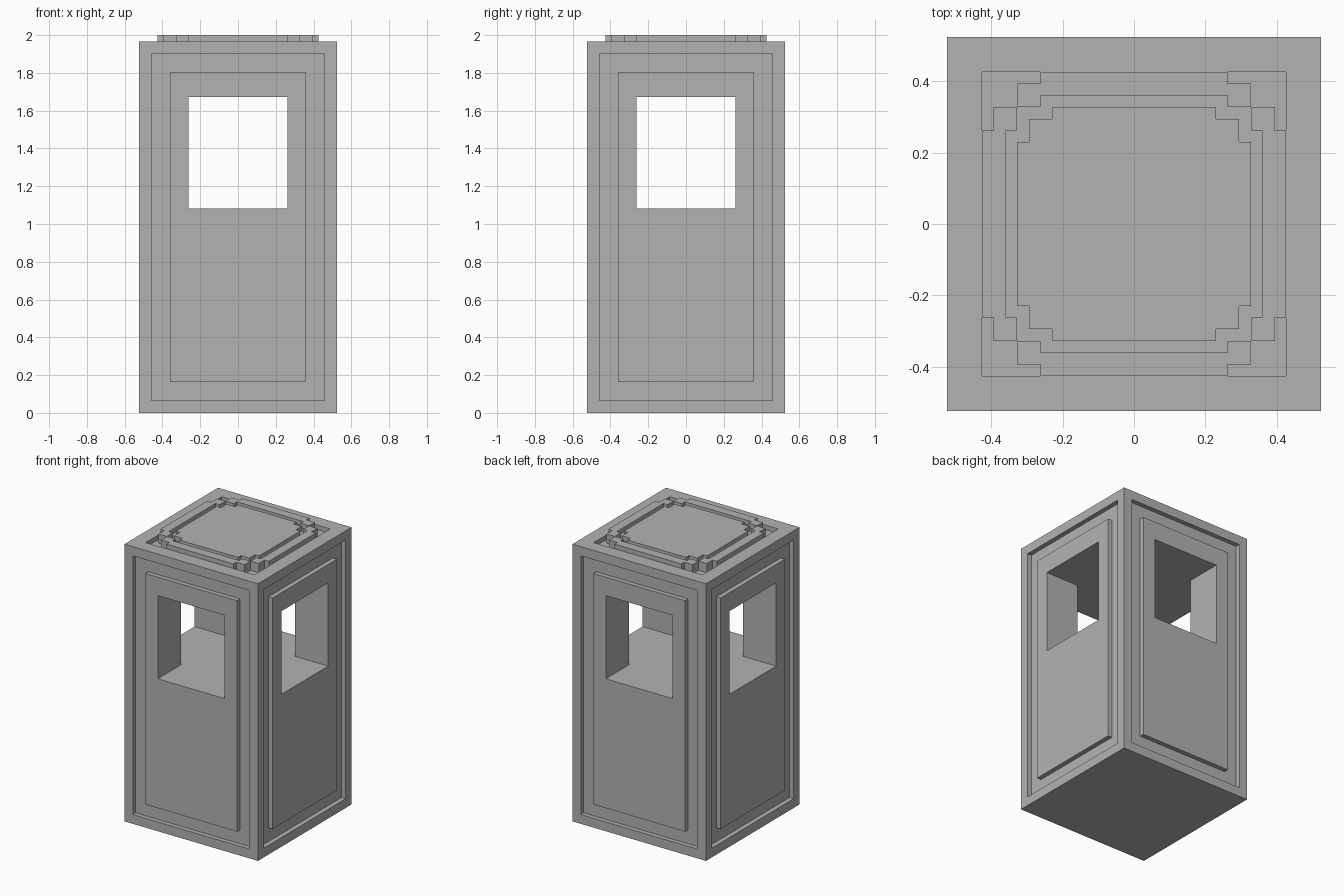
import bpy
import bmesh

U = 2 / 61  # one modelling unit

cube = bpy.data.objects.get("Cube")
if cube:
    bpy.data.objects.remove(cube, do_unlink=True)

grey = bpy.data.materials.new("plain_grey")
grey.use_nodes = True
grey.diffuse_color = (0.45, 0.45, 0.45, 1)
grey.node_tree.nodes["Principled BSDF"].inputs["Base Color"].default_value = (0.45, 0.45, 0.45, 1)


def add_object(name, bm):
    bmesh.ops.recalc_face_normals(bm, faces=bm.faces)
    mesh = bpy.data.meshes.new(name)
    bm.to_mesh(mesh)
    bm.free()
    mesh.materials.append(grey)
    obj = bpy.data.objects.new(name, mesh)
    bpy.context.collection.objects.link(obj)
    return obj


def prism_mesh(points, bottom, top):
    """Upright prism over a flat outline."""
    bm = bmesh.new()
    low = [bm.verts.new((x * U, y * U, bottom * U)) for x, y in points]
    high = [bm.verts.new((x * U, y * U, top * U)) for x, y in points]
    bm.faces.new(low)
    bm.faces.new(high)
    for i in range(len(points)):
        j = (i + 1) % len(points)
        bm.faces.new((low[i], low[j], high[j], high[i]))
    bmesh.ops.recalc_face_normals(bm, faces=bm.faces)
    return bm


def turn(points, times):
    for _ in range(times):
        points = [(y, -x) for x, y in points]
    return points


def four_fold(points):
    return [p for k in range(4) for p in turn(points, k)]


def stepped_outline(n):
    return four_fold([(n - 3, n), (n - 3, n - 1), (n - 1, n - 1), (n - 1, n - 3), (n, n - 3)])


def inset(bm, face, width, depth):
    bmesh.ops.inset_individual(bm, faces=[face], thickness=width * U,
                               depth=depth * U, use_even_offset=True)


# Body: grooved panel on each side, shallow recess in the roof
bm = prism_mesh(four_fold([(16, 16)]), 0, 60)
bm.normal_update()
sides = [f for f in bm.faces if abs(f.normal.z) < 0.5]
roof = next(f for f in bm.faces if f.normal.z > 0.5)
for face in sides:
    inset(bm, face, 2, 0)
    inset(bm, face, 0, -1)
    inset(bm, face, 3, 0)
    inset(bm, face, 0, 1)
inset(bm, roof, 3, 0)
inset(bm, roof, 0, -1)
body = add_object("booth_body", bm)

# Window openings: one cross-shaped passage through all four sides
cross = four_fold([(-8, 20), (8, 20), (8, 8)])
cutter = add_object("window_cutter", prism_mesh(cross, 33, 51))
cutter.hide_render = True
cut = body.modifiers.new("windows", "BOOLEAN")
cut.operation = "DIFFERENCE"
cut.solver = "EXACT"
cut.object = cutter
bpy.context.view_layer.objects.active = body
bpy.ops.object.modifier_apply(modifier=cut.name)
bpy.data.objects.remove(cutter, do_unlink=True)

# Roof rim: four stepped bars meeting at the corners
half = [(8, 13), (8, 12), (10, 12), (10, 10), (8, 10), (8, 11)]
bar = half + [(-x, y) for x, y in reversed(half)]
for k, side in enumerate(("back", "left", "front", "right")):
    add_object("roof_rim_" + side, prism_mesh(turn(bar, k), 59, 61))

# Roof centre: groove floor and raised plate
add_object("roof_groove_floor", prism_mesh(stepped_outline(11), 59, 60))
add_object("roof_plate", prism_mesh(stepped_outline(10), 60, 61))
